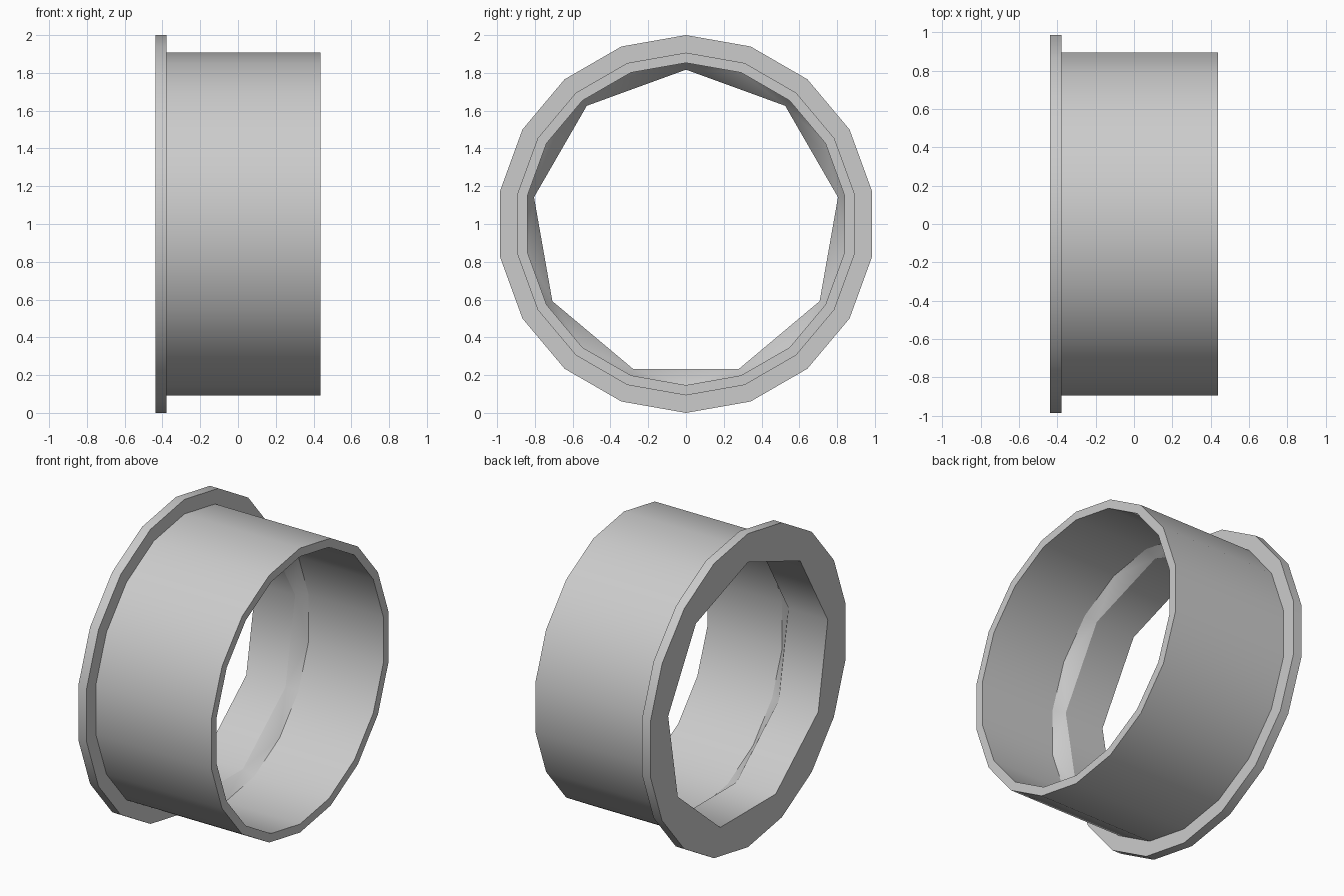
import bpy, bmesh
from math import sin, cos, tau

cube = bpy.data.objects.get("Cube")
if cube:
    bpy.data.objects.remove(cube, do_unlink=True)

# Plain grey material
grey = bpy.data.materials.new("light_grey")
grey.use_nodes = True
colour = (0.6, 0.6, 0.6, 1)
grey.diffuse_color = colour
grey.node_tree.nodes["Principled BSDF"].inputs["Base Color"].default_value = colour

# Closed section of the bushing: position along x, radius, side count
FINE, COARSE = 18, 9
END = 0.4375
section = [
    (-END, 1.0, FINE), (-0.378, 1.0, FINE),        # flange rim
    (-0.378, 0.907, FINE), (END, 0.907, FINE),     # outer sleeve
    (END, 0.853, FINE), (-0.09, 0.853, FINE),      # wide bore
    (-0.16, 0.817, COARSE), (-END, 0.817, COARSE), # narrow bore
]

bm = bmesh.new()


def make_ring(x, radius, sides):
    angles = [tau * i / sides for i in range(sides)]
    verts = [bm.verts.new((x, radius * sin(a), 1 + radius * cos(a))) for a in angles]
    edges = [bm.edges.new((verts[i - 1], verts[i])) for i in range(sides)]
    for edge in edges:
        edge.smooth = False
    return verts


def bridge(a, b):
    if len(a) < len(b):
        a, b = b, a
    count = len(b)
    for i in range(count):
        k = (i + 1) % count
        if len(a) == count:
            bm.faces.new((a[i], a[k], b[k], b[i]))
        else:
            # Two fine sides meet each coarse side
            start, mid, stop = a[2 * i], a[2 * i + 1], a[2 * k]
            bm.faces.new((start, mid, b[i]))
            bm.faces.new((mid, b[k], b[i]))
            bm.faces.new((mid, stop, b[k]))


rings = [make_ring(*point) for point in section]
for i in range(len(rings)):
    bridge(rings[i - 1], rings[i])
bmesh.ops.recalc_face_normals(bm, faces=bm.faces)
for face in bm.faces:
    face.smooth = True

# Flanged sleeve object
mesh = bpy.data.meshes.new("flanged_sleeve")
bm.to_mesh(mesh)
bm.free()
mesh.materials.append(grey)
sleeve = bpy.data.objects.new("flanged_sleeve", mesh)
bpy.context.collection.objects.link(sleeve)
